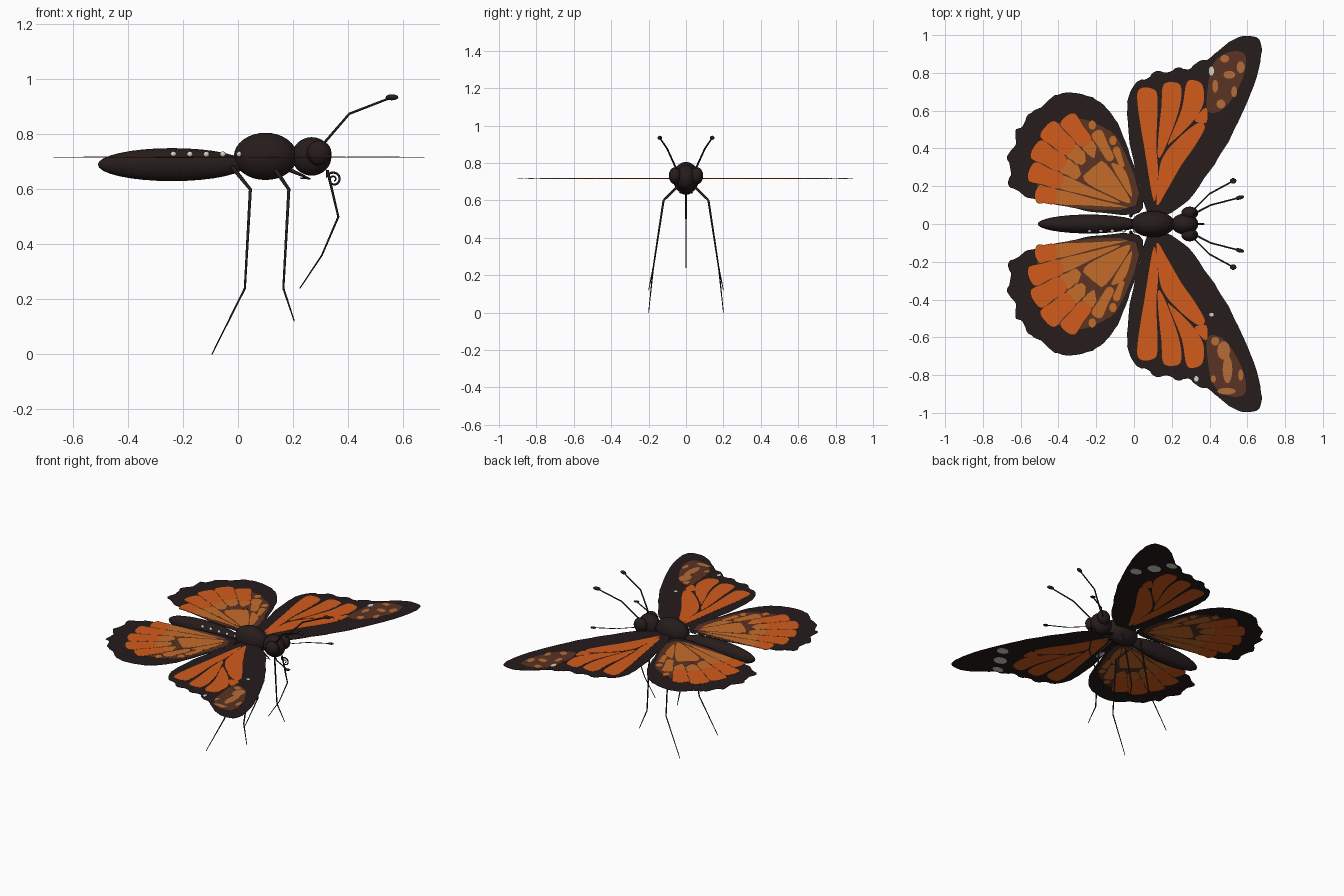
import bpy, bmesh, math, random
from mathutils import Vector

random.seed(4)
if "Cube" in bpy.data.objects:
    bpy.data.objects.remove(bpy.data.objects["Cube"])

WING_Z = 0.717


def material(name, rgb):
    m = bpy.data.materials.new(name)
    m.use_nodes = True
    m.diffuse_color = (*rgb, 1)
    bsdf = m.node_tree.nodes["Principled BSDF"]
    bsdf.inputs["Base Color"].default_value = (*rgb, 1)
    bsdf.inputs["Roughness"].default_value = 0.9
    return m


black = material("brown black", (0.02, 0.0115, 0.0115))
orange = material("deep orange", (0.64, 0.105, 0.011))
amber = material("amber", (0.56, 0.15, 0.024))
brown = material("brown", (0.1, 0.033, 0.016))
tan = material("tan", (0.46, 0.15, 0.04))
cream = material("cream", (0.68, 0.64, 0.58))


def link(name, data, mat):
    ob = bpy.data.objects.new(name, data)
    data.materials.append(mat)
    bpy.context.collection.objects.link(ob)
    return ob


def ball(name, centre, size, mat, seg=32):
    me = bpy.data.meshes.new(name)
    bm = bmesh.new()
    bmesh.ops.create_uvsphere(bm, u_segments=seg, v_segments=seg // 2, radius=1)
    bmesh.ops.scale(bm, vec=size, verts=bm.verts)
    for f in bm.faces:
        f.smooth = True
    bm.to_mesh(me)
    bm.free()
    ob = link(name, me, mat)
    ob.location = centre
    return ob


def tube(name, pts, r0, r1, mat=black):
    """Round bent rod tapering from r0 to r1."""
    cu = bpy.data.curves.new(name, "CURVE")
    cu.dimensions = "3D"
    cu.bevel_depth = 1
    cu.bevel_resolution = 2
    cu.use_fill_caps = True
    sp = cu.splines.new("POLY")
    sp.points.add(len(pts) - 1)
    for i, p in enumerate(pts):
        sp.points[i].co = (*p, 1)
        sp.points[i].radius = r0 + (r1 - r0) * i / (len(pts) - 1)
    return link(name, cu, mat)


def rounded(pts, steps=4, jitter=0.0):
    """Closed smooth outline through the points."""
    out, n = [], len(pts)
    for i in range(n):
        a, b, c, d = (Vector(pts[(i + k) % n]) for k in (-1, 0, 1, 2))
        for s in range(steps):
            t = s / steps
            p = 0.5 * (2 * b + (c - a) * t + (2 * a - 5 * b + 4 * c - d) * t**2
                       + (3 * b - a - 3 * c + d) * t**3)
            out.append((p.x + random.uniform(-jitter, jitter),
                        p.y + random.uniform(-jitter, jitter)))
    return out


def plate(name, outlines, lo, hi, mat, mirror=True):
    """Thin flat pieces; heights in thousandths from the wing plane."""
    me = bpy.data.meshes.new(name)
    bm = bmesh.new()
    for pts in outlines:
        f = bm.faces.new([bm.verts.new((x, y, WING_Z + lo / 1000)) for x, y in pts])
        up = bmesh.ops.extrude_face_region(bm, geom=[f])["geom"]
        bmesh.ops.translate(bm, vec=(0, 0, (hi - lo) / 1000),
                            verts=[v for v in up if isinstance(v, bmesh.types.BMVert)])
    bmesh.ops.triangulate(bm, faces=[f for f in bm.faces if len(f.verts) > 4])
    bmesh.ops.recalc_face_normals(bm, faces=bm.faces)
    bm.to_mesh(me)
    bm.free()
    ob = link(name, me, mat)
    if mirror:
        m = ob.modifiers.new("Mirror", "MIRROR")
        m.use_axis = (False, True, False)
        m.use_mirror_merge = False
    return ob


def spot(x, y, rx, ry):
    return [(x + rx * math.cos(k * math.pi / 5), y + ry * math.sin(k * math.pi / 5))
            for k in range(10)]


# Forewings
fore = [(.17, .05), (.29, .13), (.4, .28), (.5, .44), (.6, .65), (.66, .82), (.675, .95),
        (.63, .995), (.53, .98), (.44, .91), (.39, .87), (.34, .86), (.29, .82), (.23, .83),
        (.18, .8), (.12, .81), (.07, .77), (.01, .75), (-.03, .67), (-.035, .55),
        (-.015, .38), (.03, .2), (.07, .07)]
plate("forewings", [rounded(fore, jitter=.003)], -.9, .9, black)
fore_cells = [
    [(.105, .12), (.055, .4), (.018, .64), (.03, .715), (.1, .715), (.125, .66), (.118, .42), (.127, .27)],
    [(.155, .735), (.215, .75), (.25, .72), (.237, .6), (.168, .41), (.129, .35), (.128, .45), (.145, .62)],
    [(.28, .75), (.34, .755), (.367, .72), (.365, .63), (.3, .53), (.2, .435), (.183, .435), (.253, .61)],
    [(.12, .1), (.175, .18), (.25, .31), (.32, .41), (.375, .51), (.34, .535), (.25, .468), (.165, .375), (.132, .28)],
    [(.32, .55), (.38, .535), (.39, .59), (.375, .615)]]
plate("forewing_cells", [rounded(c) for c in fore_cells], -1.8, 1.8, orange)

# Forewing tip patches, brown above and cream below
tip = [(.39, .6), (.46, .6), (.53, .68), (.585, .8), (.585, .9), (.5, .91), (.42, .85), (.39, .72)]
plate("tip_patches", [rounded(tip)], .2, 1.4, brown)
back = [spot(*s) for s in [(.565, .83, .022, .032), (.48, .875, .024, .02), (.505, .79, .032, .022),
                           (.43, .73, .016, .035), (.53, .7, .016, .03), (.46, .635, .024, .024)]]
plate("back_tip_spots", back, .3, 1.9, tan, False)
front = [spot(*s) for s in [(.475, -.67, .035, .05), (.495, -.77, .026, .075), (.42, -.82, .014, .02),
                            (.49, -.885, .05, .018), (.565, -.8, .014, .03), (.43, -.62, .022, .024)]]
plate("front_tip_spots", front, .3, 1.9, tan, False)
plate("cream_flecks", [spot(.41, .81, .014, .025), spot(.33, -.82, .012, .015),
                       spot(.41, -.48, .012, .01)], .3, 2.2, cream, False)
under = [(.525, .645, .04, .032), (.46, .745, .046, .038), (.4, .84, .04, .026)]
plate("underside_cream_spots", [spot(*s) for s in under], -1.9, -.3, cream)
plate("underside_root_fleck", [spot(.03, -.29, .016, .04)], -2.2, -.3, cream, False)

# Hindwings
hind = [(.03, .06), (.035, .2), (-.02, .36), (-.07, .5), (-.14, .61), (-.22, .67), (-.33, .695),
        (-.42, .68), (-.49, .62), (-.56, .58), (-.59, .52), (-.63, .49), (-.625, .42),
        (-.67, .36), (-.65, .28), (-.67, .21), (-.62, .18), (-.56, .14), (-.45, .12),
        (-.34, .09), (-.18, .06)]
plate("hindwings", [rounded(hind, jitter=.003)], -.8, .8, black)
root = Vector((.02, .08))


def ray(deg, r):
    a = math.radians(deg)
    return (root.x + r * math.cos(a), root.y + r * math.sin(a))


def wedge(a0, a1, r0, r1):
    """Rounded cell between two veins fanning from the wing root."""
    m, rm = (a0 + a1) / 2, (r0 + r1) / 2
    g0, gm, g1 = (math.degrees(.0045 / r) for r in (r0, rm, r1))
    return rounded([ray(a0 + g0, r0), ray(a0 + gm, rm), ray(a0 + g1, r1 - .015), ray(m, r1),
                    ray(a1 - g1, r1 - .015), ray(a1 - gm, rm), ray(a1 - g0, r0)], 3)


veins = [106, 114, 123, 133, 144, 155, 166, 177]
reach = [.42, .54, .62, .655, .64, .61, .55]
starts = [.24, .3, .36, .38, .36, .12, .07]
field = [ray(a, r) for a, r in zip([105, 114, 123, 133, 144, 155, 166, 177],
                                   [.36, .48, .57, .62, .62, .59, .55, .44])]
plate("hindwing_fields", [rounded([(.01, .1)] + field)], -1.3, 1.3, brown)
inner, outer = [], []
for a0, a1, r0, r1 in zip(veins, veins[1:], starts, reach):
    if a0 < 120:
        inner += [wedge(a0, a1, r0, r1 - .07), spot(*ray((a0 + a1) / 2, r1 - .035), .02, .025)]
    else:
        split = r1 - (.1 if a0 > 160 else .17)
        inner.append(wedge(a0, a1, r0, split))
        outer.append(wedge(a0, a1, split - .008, r1))
# Central cell and the streak in front of it
inner.append(rounded([ray(140, .05), ray(124, .2), ray(127, .32), ray(140, .345),
                      ray(152, .32), ray(154, .18)]))
inner.append(rounded([ray(116, .07), ray(108, .21), ray(120, .28), ray(122, .18)]))
plate("hindwing_inner_cells", inner, -1.7, 1.7, amber)
plate("hindwing_outer_cells", outer, -1.8, 1.8, orange)
# Dark fork where the veins meet beyond the central cell
fork = [ray(150, .34), ray(143, .4), ray(141, .35), ray(133, .41), ray(131, .35),
        ray(123, .4), ray(125, .32), ray(138, .325)]
plate("hindwing_vein_forks", [fork], -2, 2, brown)

# Body
ball("abdomen", (-.24, 0, .69), (.27, .05, .06), black)
ball("thorax", (.1, 0, .72), (.115, .07, .086), black)
ball("head", (.268, 0, .72), (.072, .055, .07), black)
for side, label in ((1, "back"), (-1, "front")):
    ball(label + "_eye", (.295, .058 * side, .732), (.045, .034, .046), black, 24)

    # Raised antennae
    path = [(x, y * side, z) for x, y, z in [(.31, .05, .765), (.405, .1, .875), (.56, .14, .935)]]
    tube(f"{label}_raised_antenna", path, .005, .004)
    club = ball(f"{label}_antenna_club", path[-1], (.024, .011, .011), black, 16)
    club.rotation_euler.z = side * .25

    # Walking legs and folded forelegs
    for kind, pts in (("rear", [(-.02, .04, .68), (.045, .12, .6), (.025, .175, .24), (-.095, .2, 0)]),
                      ("middle", [(.13, .04, .68), (.185, .12, .6), (.165, .175, .24), (.205, .2, .12)]),
                      ("folded", [(.19, .02, .67), (.26, .03, .639), (.225, .035, .641)])):
        tube(f"{label}_{kind}_leg", [(x, y * side, z) for x, y, z in pts], .008, .002)

# Flat level antennae in the wing plane
level = [(.31, .07), (.4, .16), (.525, .228)]
strip = [(x, y - .005) for x, y in level] + [(x, y + .005) for x, y in reversed(level)]
plate("level_antennae", [strip], -.6, .6, black)
plate("level_antenna_clubs", [spot(.525, .228, .018, .015)], -.8, .8, black)

# Cream dots along the front flank
for i in range(5):
    ball(f"flank_dot_{i}", (-.235 + i * .06, -.037, .728), (.011, .008, .01), cream, 12)

# Coiled tongue and feeler beneath the head
coil = [(.348 + r * math.cos(t), 0, .636 + r * math.sin(t))
        for t, r in ((math.pi * (.9 - k / 10), .028 - .0007 * k) for k in range(34))]
tube("coiled_tongue", [(.325, 0, .67)] + coil, .0045, .0025)
tube("chin_feeler", [(.325, 0, .67), (.365, 0, .5), (.305, 0, .36), (.225, 0, .24)], .005, .002)
